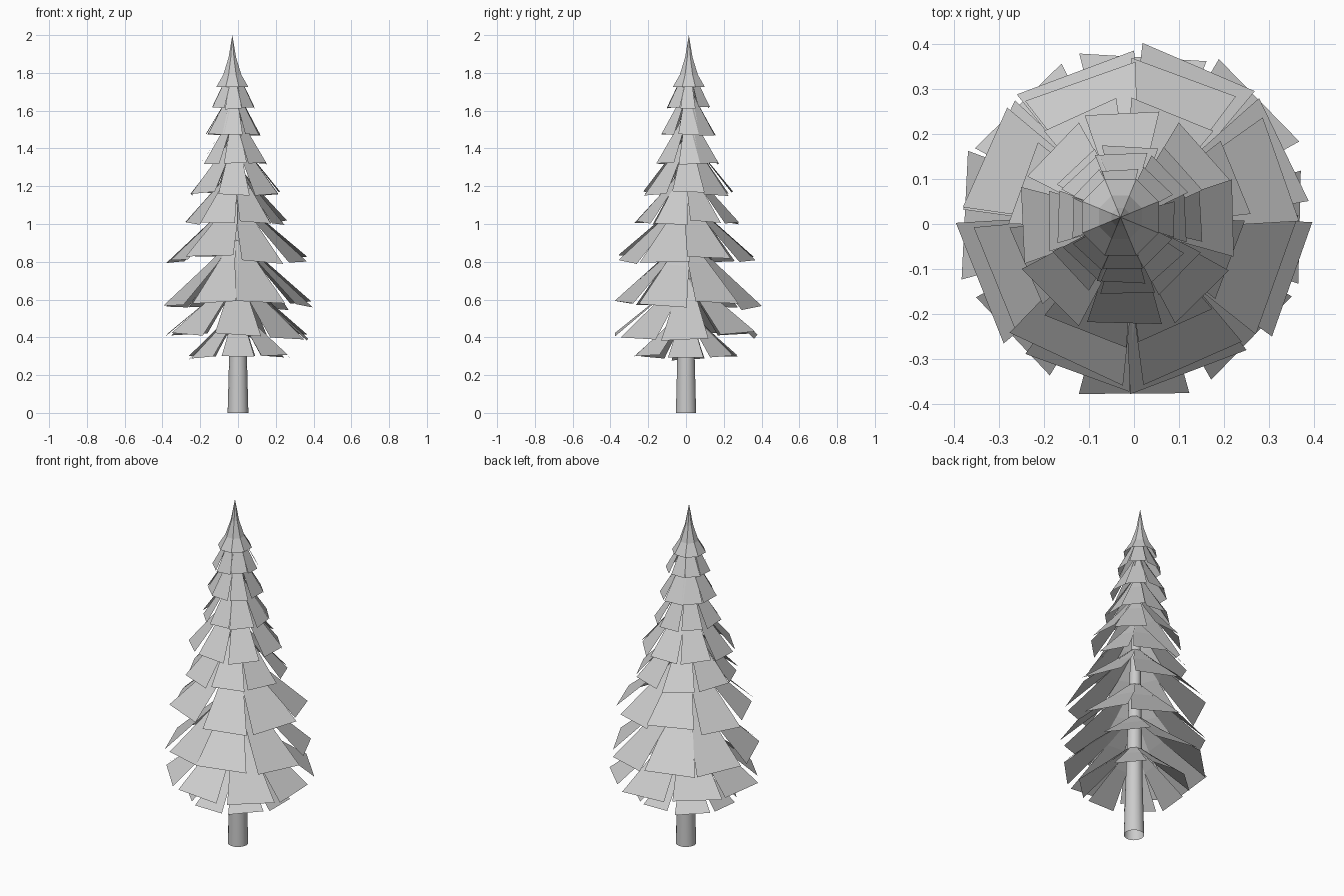
import bpy, bmesh, math, random
from mathutils import Vector

if "Cube" in bpy.data.objects:
    bpy.data.objects.remove(bpy.data.objects["Cube"])

random.seed(11)


def axis(z):
    """Centre line of the slightly leaning tree."""
    t = (max(0.0, z - 0.3) / 1.7) ** 1.8
    return Vector((-0.03 * t, 0.015 * t, 0))


def add_object(name, bm, smooth=False):
    me = bpy.data.meshes.new(name)
    bm.to_mesh(me)
    bm.free()
    for p in me.polygons:
        p.use_smooth = smooth
    ob = bpy.data.objects.new(name, me)
    bpy.context.collection.objects.link(ob)
    return ob


# Trunk: tapered open tube following the lean
bm = bmesh.new()
rings = []
for z, r in ((0, 0.055), (0.3, 0.047), (1.0, 0.030), (1.85, 0.006)):
    c = axis(z)
    rings.append([bm.verts.new((c.x + r * math.cos(i * math.tau / 14),
                                c.y + r * math.sin(i * math.tau / 14), z))
                  for i in range(14)])
for a, b in zip(rings, rings[1:]):
    for i in range(14):
        j = (i + 1) % 14
        bm.faces.new((a[i], a[j], b[j], b[i]))
add_object("trunk", bm, True)


def branch_panel(bm, ang, r, z0, z1, width, roll):
    """Bent trapezoid, narrow at the trunk and flaring down and out."""
    out = Vector((math.cos(ang), math.sin(ang), 0))
    side = Vector((-out.y, out.x, 0))
    rows = []
    for fr, fz, fw in ((0.06, 1.0, 0.10), (0.40, 0.61, 0.50), (1.0, 0.0, 1.0)):
        z = z0 + (z1 - z0) * fz
        c = axis(z1) + out * r * fr + Vector((0, 0, z))
        s = side * width * fw / 2 + Vector((0, 0, roll * fw))
        rows.append((bm.verts.new(c - s), bm.verts.new(c + s)))
    for a, b in zip(rows, rows[1:]):
        bm.faces.new((b[0], b[1], a[1], a[0]))


# Foliage tiers: bottom z, top z, radius, panel fill, half-step offset
tiers = [
    (0.295, 0.54, 0.275, 0.76, 0),
    (0.405, 0.72, 0.385, 0.82, 0),
    (0.570, 0.92, 0.370, 0.86, 1),
    (0.815, 1.13, 0.345, 0.90, 1),
    (1.00, 1.30, 0.255, 0.86, 1),
    (1.16, 1.46, 0.238, 0.85, 0),
    (1.325, 1.59, 0.170, 0.90, 0),
    (1.47, 1.72, 0.143, 0.90, 0),
    (1.615, 1.84, 0.113, 0.92, 0),
]
N = 8
step = math.tau / N
for k, (z0, z1, r, fill, half) in enumerate(tiers):
    bm = bmesh.new()
    for i in range(N):
        ang = (i + half * 0.5) * step + random.uniform(-0.06, 0.06)
        rr = r * random.uniform(0.94, 1.03)
        w = 2 * r * math.tan(step / 2) * fill * random.uniform(0.9, 1.1)
        dz = random.uniform(-0.05, 0.05) * r
        branch_panel(bm, ang, rr, z0 + dz, z1, w, random.uniform(-0.03, 0.03) * r)
    add_object(f"foliage_tier_{k + 1}", bm)

# Tip: closed pointed crown with a concave flare
bm = bmesh.new()
c = axis(2.0)
tip = bm.verts.new((c.x, c.y, 2.0))
prev = None
for r, z in ((0.022, 1.88), (0.052, 1.79), (0.092, 1.725)):
    ring = [bm.verts.new((c.x + r * math.cos((i + 0.5) * step),
                          c.y + r * math.sin((i + 0.5) * step), z))
            for i in range(N)]
    for i in range(N):
        j = (i + 1) % N
        if prev is None:
            bm.faces.new((ring[i], ring[j], tip))
        else:
            bm.faces.new((ring[i], ring[j], prev[j], prev[i]))
    prev = ring
add_object("tree_tip", bm)
